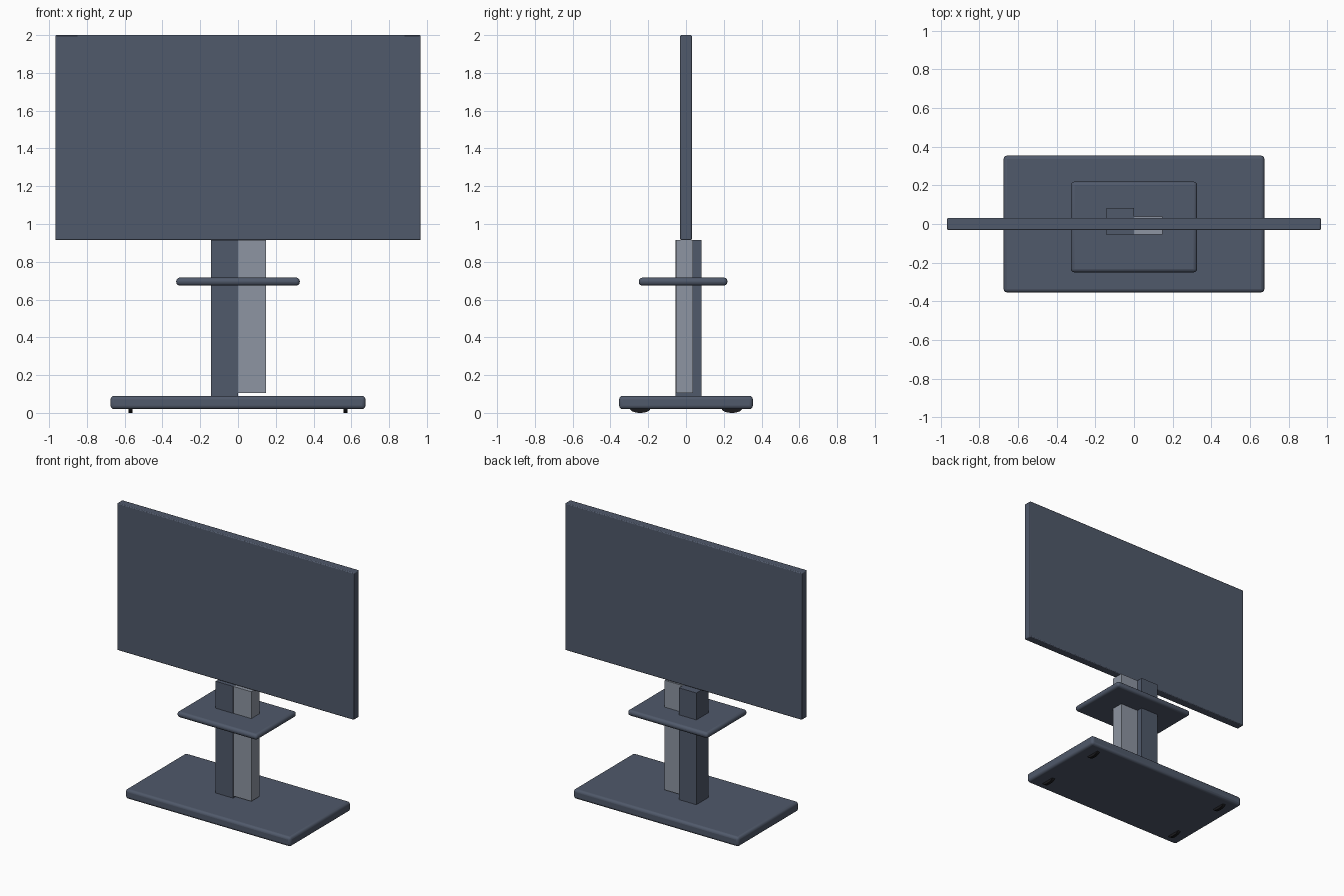
import bpy
import math

if "Cube" in bpy.data.objects:
    bpy.data.objects.remove(bpy.data.objects["Cube"])


def material(name, rgb):
    m = bpy.data.materials.new(name)
    m.diffuse_color = (*rgb, 1)
    m.use_nodes = True
    m.node_tree.nodes["Principled BSDF"].inputs["Base Color"].default_value = m.diffuse_color
    return m


slate = material("slate", (0.08, 0.10, 0.145))
silver = material("silver", (0.27, 0.30, 0.36))
black = material("black", (0.01, 0.01, 0.012))


def box(name, x, y, z, mat, bevel=0, segments=3):
    """Box from (min, max) ranges, with optional rounded edges."""
    bpy.ops.mesh.primitive_cube_add(
        size=1, location=[(r[0] + r[1]) / 2 for r in (x, y, z)])
    ob = bpy.context.object
    ob.name = name
    ob.scale = [r[1] - r[0] for r in (x, y, z)]
    bpy.ops.object.transform_apply(location=False, rotation=False, scale=True)
    ob.data.materials.append(mat)
    if bevel:
        mod = ob.modifiers.new("rounded_edges", 'BEVEL')
        mod.width = bevel
        mod.segments = segments
        bpy.ops.object.shade_smooth_by_angle(angle=math.radians(35))
    return ob


# Flat screen panel
box("screen", (-0.967, 0.967), (-0.031, 0.031), (0.915, 2.0), slate, 0.006, 2)

# Two-tone column: deep dark half and shallower light half
box("dark_column", (-0.143, 0), (-0.056, 0.083), (0.085, 0.915), slate)
box("light_column", (0, 0.147), (-0.054, 0.038), (0.105, 0.914), silver)

# Shelf and base plate
box("shelf", (-0.327, 0.327), (-0.25, 0.219), (0.674, 0.716), slate, 0.018)
box("base", (-0.675, 0.675), (-0.354, 0.354), (0.02, 0.09), slate, 0.018)

# Four flattened feet showing below the base
for sx, side in ((-1, "left"), (1, "right")):
    for sy, end in ((-1, "front"), (1, "back")):
        bpy.ops.mesh.primitive_cylinder_add(
            vertices=32, radius=1, depth=1, location=(sx * 0.57, sy * 0.243, 0.022),
            rotation=(0, math.pi / 2, 0))
        foot = bpy.context.object
        foot.name = f"{end}_{side}_foot"
        foot.scale = (0.022, 0.053, 0.022)
        bpy.ops.object.transform_apply(location=False, rotation=True, scale=True)
        foot.data.materials.append(black)
        bpy.ops.object.shade_smooth_by_angle(angle=math.radians(35))
